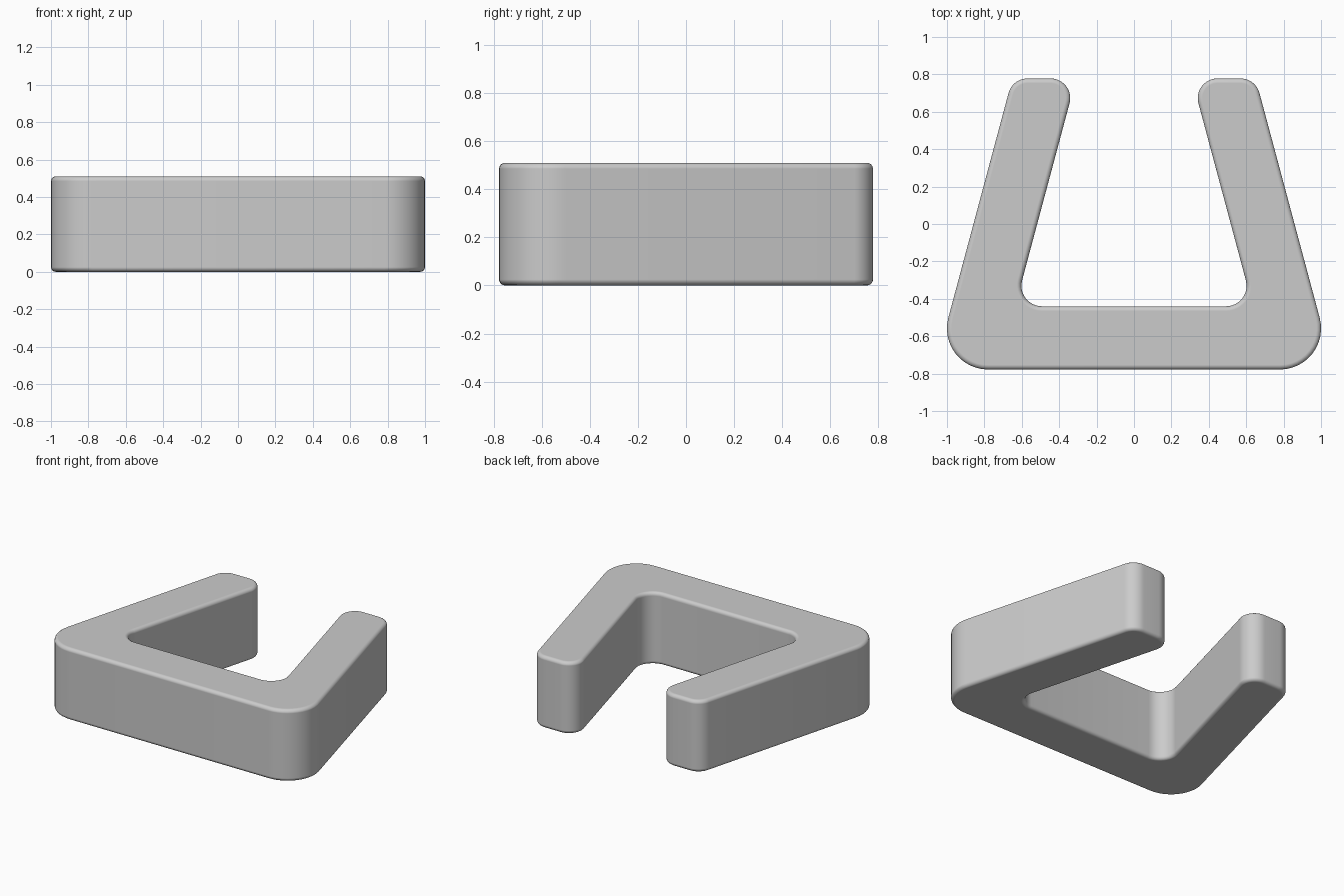
import bpy, bmesh, math
from mathutils import Vector

cube = bpy.data.objects.get("Cube")
if cube:
    bpy.data.objects.remove(cube)

HEIGHT, HALF_DEPTH = 0.51, 0.778
SLOPE = math.tan(math.radians(15))   # lean of the two arms
BAR_BACK = -0.44                     # inner face of the front bar


def fillet(prev, corner, nxt, radius, steps=12):
    """Points of an arc that rounds one corner of the outline."""
    a, b = (prev - corner).normalized(), (nxt - corner).normalized()
    half = a.angle(b) / 2
    centre = corner + (a + b).normalized() * radius / math.sin(half)
    start = corner + a * radius / math.tan(half) - centre
    end = corner + b * radius / math.tan(half) - centre
    sweep = start.angle(end)
    return [centre + (start * math.sin(sweep * (1 - i / steps))
                      + end * math.sin(sweep * i / steps)) / math.sin(sweep)
            for i in range(steps + 1)]


# Right half of the outline: (corner x, corner y, corner radius)
outer_tip, inner_tip = 0.65, 0.309
half = [(outer_tip + SLOPE * 2 * HALF_DEPTH, -HALF_DEPTH, 0.22),
        (outer_tip, HALF_DEPTH, 0.105),
        (inner_tip, HALF_DEPTH, 0.105),
        (inner_tip + SLOPE * (HALF_DEPTH - BAR_BACK), BAR_BACK, 0.11)]
corners = half + [(-x, y, r) for x, y, r in reversed(half)]
points = [Vector((x, y, 0)) for x, y, r in corners]
outline = []
for i, (x, y, r) in enumerate(corners):
    outline += fillet(points[i - 1], points[i], points[(i + 1) % len(points)], r)

# Extrude the outline into a solid
bm = bmesh.new()
base = bm.faces.new([bm.verts.new(p) for p in outline])
top = bmesh.ops.extrude_face_region(bm, geom=[base], use_keep_orig=True)
bmesh.ops.translate(bm, vec=(0, 0, HEIGHT),
                    verts=[v for v in top["geom"] if isinstance(v, bmesh.types.BMVert)])
bmesh.ops.recalc_face_normals(bm, faces=bm.faces)
mesh = bpy.data.meshes.new("open_bracket")
bm.to_mesh(mesh)
bm.free()
bracket = bpy.data.objects.new("open_bracket", mesh)
bpy.context.collection.objects.link(bracket)

# Plain grey
grey = bpy.data.materials.new("light_grey")
grey.use_nodes = True
colour = (0.6, 0.6, 0.6, 1)
grey.diffuse_color = colour
grey.node_tree.nodes["Principled BSDF"].inputs["Base Color"].default_value = colour
mesh.materials.append(grey)

# Smooth walls, with softened top and bottom rims
bpy.context.view_layer.objects.active = bracket
bracket.select_set(True)
bpy.ops.object.shade_smooth_by_angle(angle=math.radians(40))
rim = bracket.modifiers.new("rounded_rim", 'BEVEL')
rim.width = 0.025
rim.segments = 4
rim.limit_method = 'ANGLE'
rim.angle_limit = math.radians(60)
rim.harden_normals = True
